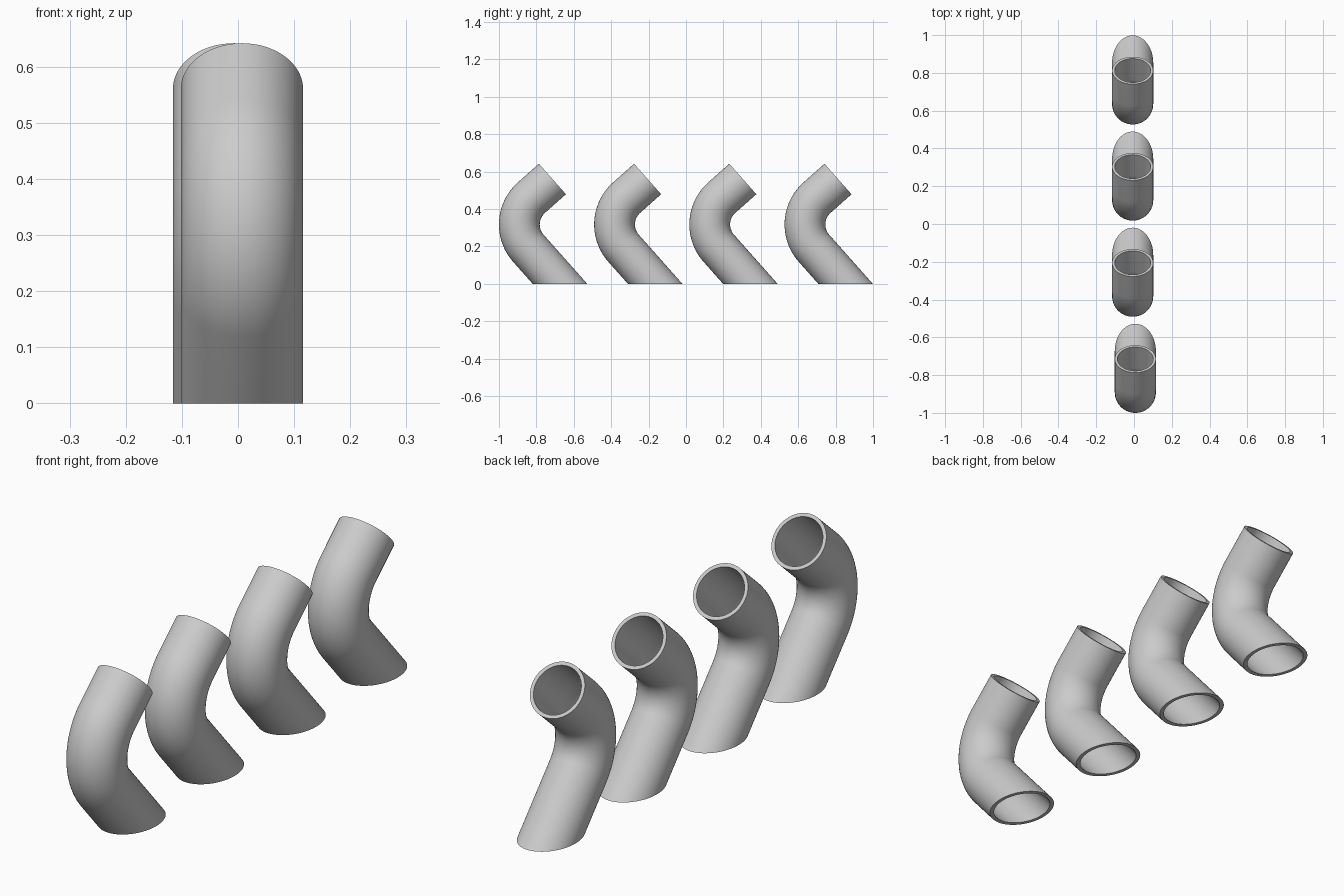
import bpy, bmesh
from math import sin, cos, pi, radians
from mathutils import Vector

cube = bpy.data.objects.get("Cube")
if cube:
    bpy.data.objects.remove(cube, do_unlink=True)

SIDES, BEND_STEPS = 64, 28
OUTER, INNER = 0.109, 0.095          # tube radii
BEND_RADIUS = 0.192                  # centreline radius of the elbow
BEND_CENTRE = Vector((0, -0.699, 0.317))
TILT = 131.6                         # direction of the lower leg in the yz plane
TOP_LEG = 0.15
PITCH = 0.509

metal = bpy.data.materials.new("light grey")
metal.use_nodes = True
grey = (0.6, 0.6, 0.6, 1)
metal.diffuse_color = grey
metal.node_tree.nodes["Principled BSDF"].inputs["Base Color"].default_value = grey


def direction(degrees):
    a = radians(degrees)
    return Vector((0, cos(a), sin(a)))


def ring(bm, centre, normal, radius):
    return [bm.verts.new(centre + radius * (Vector((cos(a), 0, 0)) + sin(a) * normal))
            for a in (2 * pi * i / SIDES for i in range(SIDES))]


def bridge(bm, a, b):
    for i in range(SIDES):
        j = (i + 1) % SIDES
        bm.faces.new((a[i], a[j], b[j], b[i]))


def tube_wall(bm, radius):
    """Lower leg cut flat at the ground, elbow, and square-cut upper leg."""
    rings = []
    for k in range(BEND_STEPS + 1):
        out = direction(TILT + 90 - 90 * k / BEND_STEPS)
        rings.append(ring(bm, BEND_CENTRE + BEND_RADIUS * out, out, radius))
    # foot: slide the first elbow ring along the leg down to the ground
    leg = direction(TILT)
    foot = [bm.verts.new(v.co - leg * (v.co.z / leg.z)) for v in rings[0]]
    # mouth: square end of the upper leg
    out = direction(TILT)
    end = BEND_CENTRE + BEND_RADIUS * out + TOP_LEG * direction(TILT - 90)
    rings = [foot] + rings + [ring(bm, end, out, radius)]
    for a, b in zip(rings, rings[1:]):
        bridge(bm, a, b)
    return rings[0], rings[-1]


# Shared pipe mesh: outer and inner wall joined by end rims
bm = bmesh.new()
outer_foot, outer_mouth = tube_wall(bm, OUTER)
inner_foot, inner_mouth = tube_wall(bm, INNER)
bridge(bm, outer_foot, inner_foot)
bridge(bm, outer_mouth, inner_mouth)
bmesh.ops.recalc_face_normals(bm, faces=bm.faces)
mesh = bpy.data.meshes.new("bent_pipe")
bm.to_mesh(mesh)
bm.free()
mesh.materials.append(metal)
mesh.shade_smooth()
mesh.set_sharp_from_angle(angle=radians(35))

# Row of four pipes, the front one slightly offset sideways
for n, side in enumerate((0.007, -0.007, -0.007, -0.007)):
    pipe = bpy.data.objects.new(f"bent_pipe_{n + 1}", mesh)
    pipe.location = (side, n * PITCH, 0)
    bpy.context.collection.objects.link(pipe)
